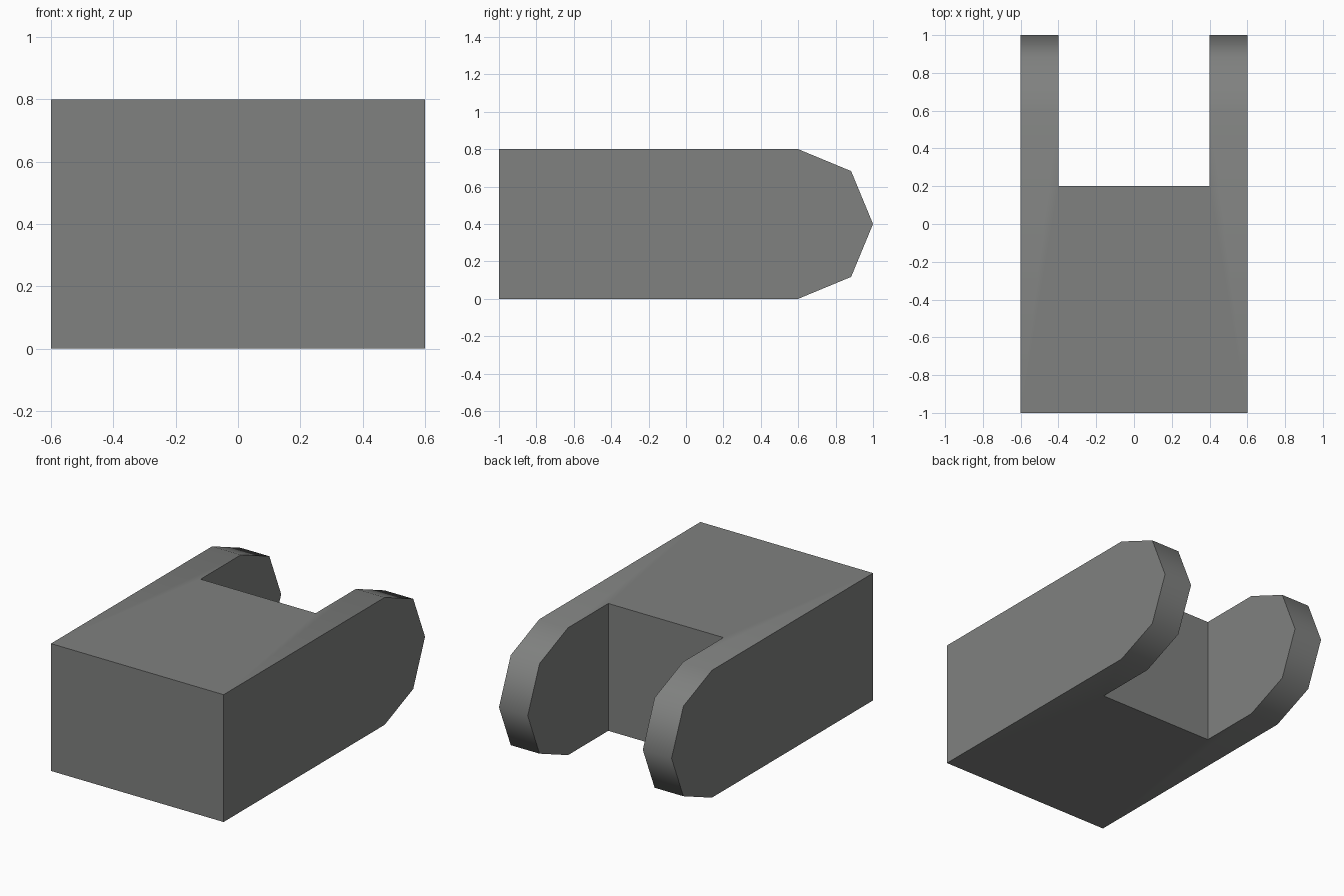
import bpy, bmesh, math

if "Cube" in bpy.data.objects:
    bpy.data.objects.remove(bpy.data.objects["Cube"])

grey = bpy.data.materials.new("neutral grey")
grey.diffuse_color = (0.215, 0.22, 0.215, 1)
grey.use_nodes = True
grey.node_tree.nodes["Principled BSDF"].inputs["Base Color"].default_value = grey.diffuse_color


def extrude_profile(name, points, half_width):
    """Extrude a closed y-z outline along x, centred on x = 0."""
    bm = bmesh.new()
    face = bm.faces.new([bm.verts.new((-half_width, y, z)) for y, z in points])
    ext = bmesh.ops.extrude_face_region(bm, geom=[face])
    verts = [v for v in ext["geom"] if isinstance(v, bmesh.types.BMVert)]
    bmesh.ops.translate(bm, verts=verts, vec=(2 * half_width, 0, 0))
    bmesh.ops.recalc_face_normals(bm, faces=bm.faces)
    mesh = bpy.data.meshes.new(name)
    bm.to_mesh(mesh)
    bm.free()
    mesh.materials.append(grey)
    obj = bpy.data.objects.new(name, mesh)
    bpy.context.collection.objects.link(obj)
    return obj


# Block with a rounded, faceted back end
RADIUS = 0.4
arc = [(0.6 + RADIUS * math.cos(math.radians(a)), RADIUS + RADIUS * math.sin(math.radians(a)))
       for a in range(-90, 91, 45)]
clevis = extrude_profile("fork_block", [(-1, 0)] + arc + [(-1, 0.8)], 0.6)

# Slot that leaves two arms at the back
cutter = extrude_profile("slot_cutter", [(0.2, -0.2), (1.2, -0.2), (1.2, 1.0), (0.2, 1.0)], 0.4)
cutter.hide_render = True
slot = clevis.modifiers.new("slot", 'BOOLEAN')
slot.operation = 'DIFFERENCE'
slot.solver = 'EXACT'
slot.object = cutter

bpy.context.view_layer.objects.active = clevis
bpy.ops.object.select_all(action='DESELECT')
clevis.select_set(True)
bpy.ops.object.modifier_apply(modifier=slot.name)
bpy.data.objects.remove(cutter)

# Smooth round ends, sharp right-angled edges
bpy.ops.object.shade_smooth_by_angle(angle=math.radians(50))
